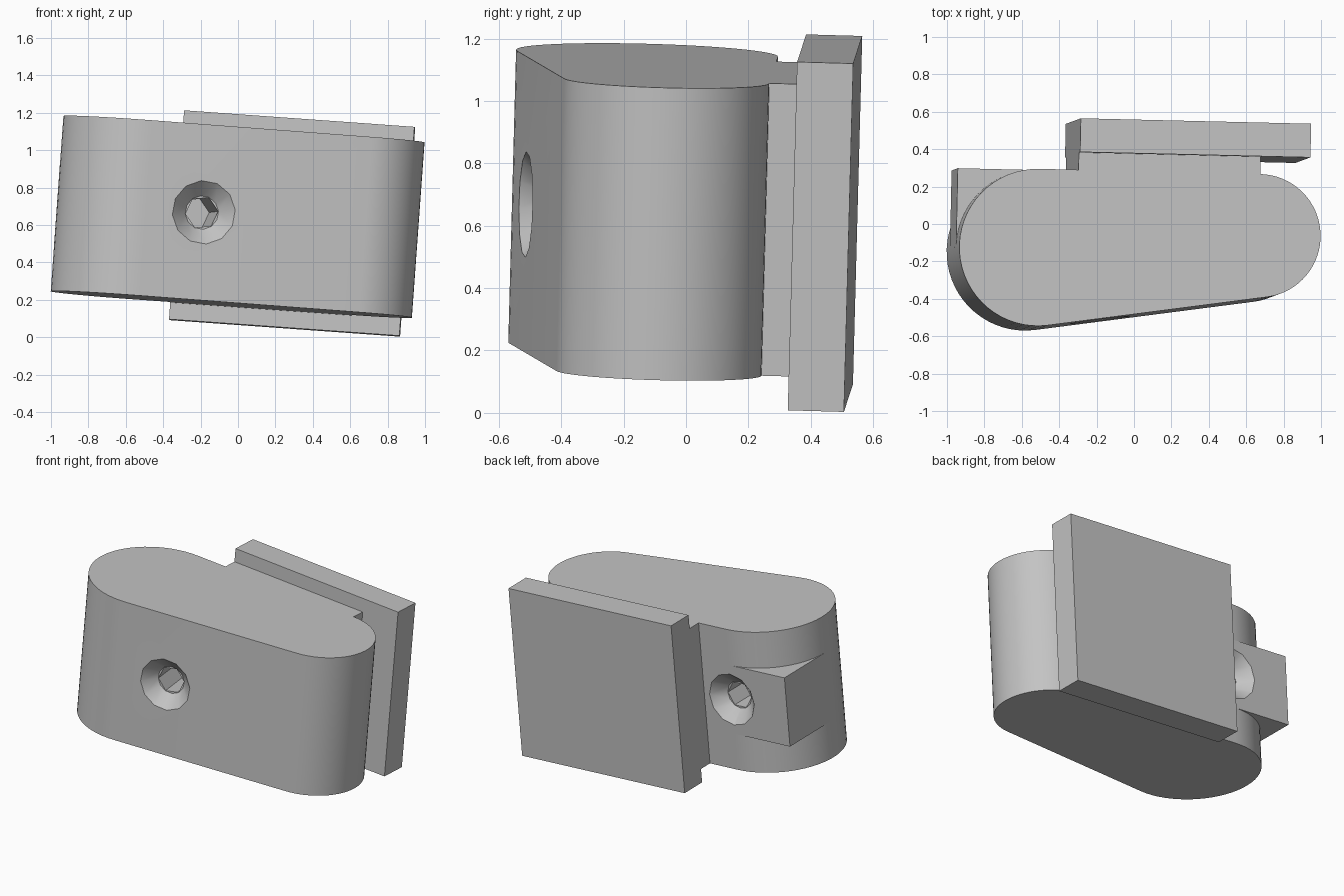
import bpy, bmesh, math
from mathutils import Matrix, Vector

cube = bpy.data.objects.get("Cube")
if cube:
    bpy.data.objects.remove(cube, do_unlink=True)

# Tilted frame of the whole part: origin on the top face at the wide end
x_axis = Vector((0.9973, -0.0235, -0.0715)).normalized()
z_axis = Vector((0.0737, 0.0266, 0.997))
y_axis = z_axis.cross(x_axis).normalized()
z_axis = x_axis.cross(y_axis)
FRAME = Matrix((x_axis, y_axis, z_axis)).transposed().to_4x4()
FRAME.translation = (-0.515, -0.125, 1.153)

HEIGHT = 0.94
MID = -HEIGHT / 2
R_WIDE, R_NARROW = 0.42, 0.33
NARROW = Vector((1.185, R_WIDE - R_NARROW))

grey = bpy.data.materials.new("light_grey")
grey.use_nodes = True
color = (0.55, 0.55, 0.55, 1)
grey.diffuse_color = color
grey.node_tree.nodes["Principled BSDF"].inputs["Base Color"].default_value = color


def make(name, bm):
    bmesh.ops.recalc_face_normals(bm, faces=bm.faces)
    mesh = bpy.data.meshes.new(name)
    bm.to_mesh(mesh)
    bm.free()
    mesh.materials.append(grey)
    obj = bpy.data.objects.new(name, mesh)
    bpy.context.collection.objects.link(obj)
    obj.matrix_world = FRAME
    return obj


def box(name, low, high):
    low, high = Vector(low), Vector(high)
    bm = bmesh.new()
    bmesh.ops.create_cube(bm, size=1)
    bmesh.ops.scale(bm, vec=high - low, verts=bm.verts)
    bmesh.ops.translate(bm, vec=(low + high) / 2, verts=bm.verts)
    return make(name, bm)


def activate(obj):
    bpy.ops.object.select_all(action='DESELECT')
    obj.select_set(True)
    bpy.context.view_layer.objects.active = obj


def combine(obj, tool, operation):
    activate(obj)
    mod = obj.modifiers.new("combine", 'BOOLEAN')
    mod.operation, mod.solver, mod.object = operation, 'EXACT', tool
    bpy.ops.object.modifier_apply(modifier=mod.name)
    bpy.data.objects.remove(tool, do_unlink=True)


def arc(center, radius, start, end, steps=32):
    for i in range(steps + 1):
        a = start + (end - start) * i / steps
        yield (center[0] + radius * math.cos(a), center[1] + radius * math.sin(a), 0)


# Body: two circles of different size joined by tangent lines
slope = 2 * math.atan2(NARROW.y, NARROW.x)
front_angle = 1.5 * math.pi + slope
outline = list(arc((0, 0), R_WIDE, math.pi / 2, front_angle))
outline += arc(NARROW, R_NARROW, front_angle, 2.5 * math.pi)
bm = bmesh.new()
face = bm.faces.new([bm.verts.new(p) for p in outline])
extruded = bmesh.ops.extrude_face_region(bm, geom=[face], use_keep_orig=True)["geom"]
bmesh.ops.translate(bm, vec=(0, 0, -HEIGHT),
                    verts=[v for v in extruded if isinstance(v, bmesh.types.BMVert)])
body = make("body", bm)

# Square corner block on the back of the wide end
block = box("corner_block", (-R_WIDE, 0, MID - 0.23), (0.1, R_WIDE, MID + 0.23))
combine(body, block, 'UNION')


# Countersunk hexagonal sockets, each square to its face
def cut_socket(point, inward, depth=0.45):
    rot = Vector((0, 0, 1)).rotation_difference(inward).to_matrix().to_4x4()
    place = Matrix.Translation(point) @ rot
    for sides, r1, r2, start, end in ((12, 0.18, 0.09, -0.01, 0.08),
                                      (6, 0.088, 0.088, 0.04, depth)):
        bm = bmesh.new()
        bmesh.ops.create_cone(bm, cap_ends=True, segments=sides, radius1=r1, radius2=r2,
                              depth=end - start)
        # Put a corner of the polygon on the local x axis
        side = max((v.co for v in bm.verts), key=lambda c: c.x)
        bmesh.ops.rotate(bm, matrix=Matrix.Rotation(-math.atan2(side.y, side.x), 3, 'Z'),
                         verts=bm.verts)
        bmesh.ops.translate(bm, vec=(0, 0, (start + end) / 2), verts=bm.verts)
        bmesh.ops.transform(bm, matrix=place, verts=bm.verts)
        cutter = make("socket_cutter", bm)
        cutter.hide_render = True
        combine(body, cutter, 'DIFFERENCE')


front_y = -R_WIDE / math.cos(slope) + 0.375 * math.tan(slope)
cut_socket(Vector((0.375, front_y, MID)), Vector((-math.sin(slope), math.cos(slope), 0)))
cut_socket(Vector((0, R_WIDE, MID)), Vector((0, -1, 0)))

activate(body)
bpy.ops.object.shade_smooth_by_angle(angle=math.radians(30))

# Rib and mounting plate behind the body
box("rib", (0.21, R_WIDE, -HEIGHT), (NARROW.x, 0.513, 0))
box("back_plate", (0.21, 0.513, MID - 0.56), (1.445, 0.693, MID + 0.56))
